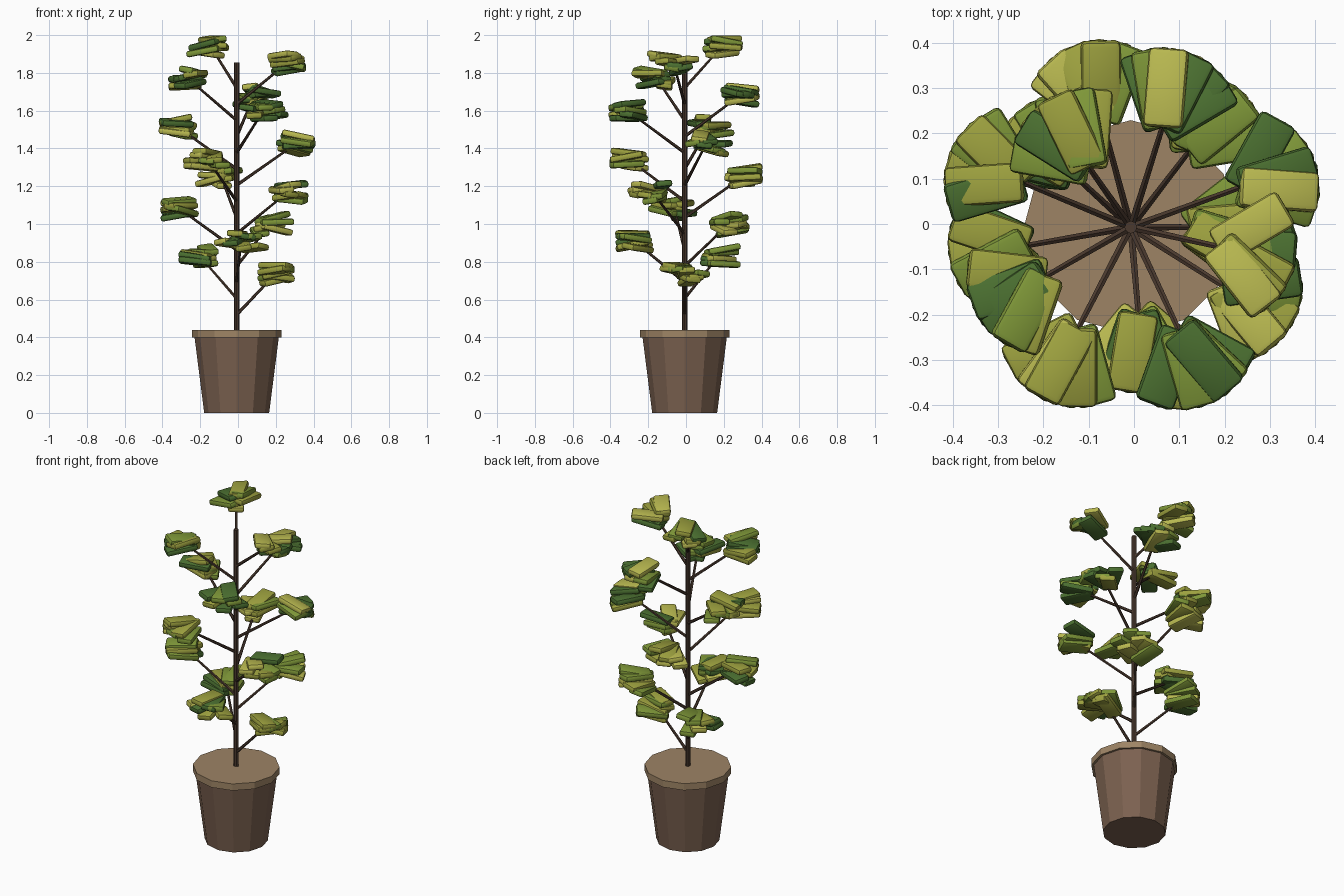
import bpy, bmesh, math, random
from mathutils import Vector, Matrix

if "Cube" in bpy.data.objects:
    bpy.data.objects.remove(bpy.data.objects["Cube"])

random.seed(4)
C = Vector((-0.007, -0.007, 0))          # trunk and pot axis


def mat(name, rgb):
    m = bpy.data.materials.new(name)
    m.diffuse_color = (*rgb, 1)
    m.use_nodes = True
    m.node_tree.nodes["Principled BSDF"].inputs["Base Color"].default_value = m.diffuse_color
    return m


POT = mat("clay", (0.20, 0.12, 0.08))
RIM = mat("soil_rim", (0.34, 0.23, 0.13))
WOOD = mat("bark", (0.07, 0.042, 0.028))
GREENS = [mat("leaf_dark", (0.07, 0.16, 0.03)), mat("leaf_mid", (0.21, 0.31, 0.04)),
          mat("leaf_olive", (0.34, 0.36, 0.05)), mat("leaf_light", (0.48, 0.48, 0.08))]


def finish(name, bm, mats, smooth=False):
    me = bpy.data.meshes.new(name)
    bm.to_mesh(me)
    bm.free()
    ob = bpy.data.objects.new(name, me)
    bpy.context.collection.objects.link(ob)
    for m in mats:
        me.materials.append(m)
    if smooth:
        bpy.ops.object.select_all(action='DESELECT')
        ob.select_set(True)
        bpy.context.view_layer.objects.active = ob
        bpy.ops.object.shade_smooth_by_angle(angle=math.radians(40))
    return ob


def tube(name, a, b, r1, r2, sides, m):
    """Capped straight cone segment from a to b."""
    a, b = Vector(a), Vector(b)
    d = b - a
    bm = bmesh.new()
    bmesh.ops.create_cone(bm, cap_ends=True, segments=sides, radius1=r1, radius2=r2, depth=d.length)
    rot = d.to_track_quat('Z', 'Y').to_matrix().to_4x4()
    bmesh.ops.transform(bm, matrix=Matrix.Translation((a + b) / 2) @ rot, verts=bm.verts)
    return finish(name, bm, [m])


# Pot, rim with soil, trunk
up = Vector((0, 0, 1))
tube("pot", C, C + up * 0.40, 0.172, 0.223, 12, POT)
tube("rim", C + up * 0.40, C + up * 0.44, 0.236, 0.236, 12, RIM)
tube("trunk", C + up * 0.43, C + up * 1.855, 0.014, 0.014, 8, WOOD)


def add_leaf(bm, matrix, idx):
    """One rounded slab leaf."""
    t = bmesh.new()
    bmesh.ops.create_cube(t, size=1)
    bmesh.ops.scale(t, vec=(0.175, 0.088, 0.034), verts=t.verts)
    bmesh.ops.bevel(t, geom=t.edges[:], offset=0.012, segments=2, profile=0.5, affect='EDGES')
    for f in t.faces:
        f.material_index = idx
    t.transform(matrix)
    tmp = bpy.data.meshes.new("tmp")
    t.to_mesh(tmp)
    t.free()
    bm.from_mesh(tmp)
    bpy.data.meshes.remove(tmp)


# Branches climb by the golden angle, each with a fan of leaves at its tip
REACH = [.21, .26, .27, .29, .31, .32, .325, .33, .335, .335, .33, .31, .295, .275, .24]
YAWS = [-40, -27, -13, 0, 13, 27, 40]
for i, r in enumerate(REACH):
    az = math.radians(137.5 * i)
    z0 = 0.52 + 0.0857 * i
    out = Vector((math.cos(az), math.sin(az), 0))
    tip = C + out * r + up * (z0 + 0.22)
    tube(f"branch_{i + 1}", C + up * z0, tip, 0.009, 0.006, 6, WOOD)
    yaws = YAWS[:]
    random.shuffle(yaws)
    bm = bmesh.new()
    for k, y in enumerate(yaws):
        a = az + math.radians(y + random.uniform(-5, 5))
        pos = tip - out * 0.075 + Vector((math.cos(a), math.sin(a), 0)) * 0.083
        pos.z += (k - 3) * 0.0125
        pitch = math.radians(random.uniform(-13, 13))
        roll = math.radians(random.uniform(-10, 10))
        M = (Matrix.Translation(pos) @ Matrix.Rotation(a, 4, 'Z')
             @ Matrix.Rotation(pitch, 4, 'Y') @ Matrix.Rotation(roll, 4, 'X'))
        add_leaf(bm, M, random.randrange(4))
    # keep the foliage within the overall height
    for v in bm.verts:
        v.co.z = min(v.co.z, 2.0)
    finish(f"leaves_{i + 1}", bm, GREENS, smooth=True)
